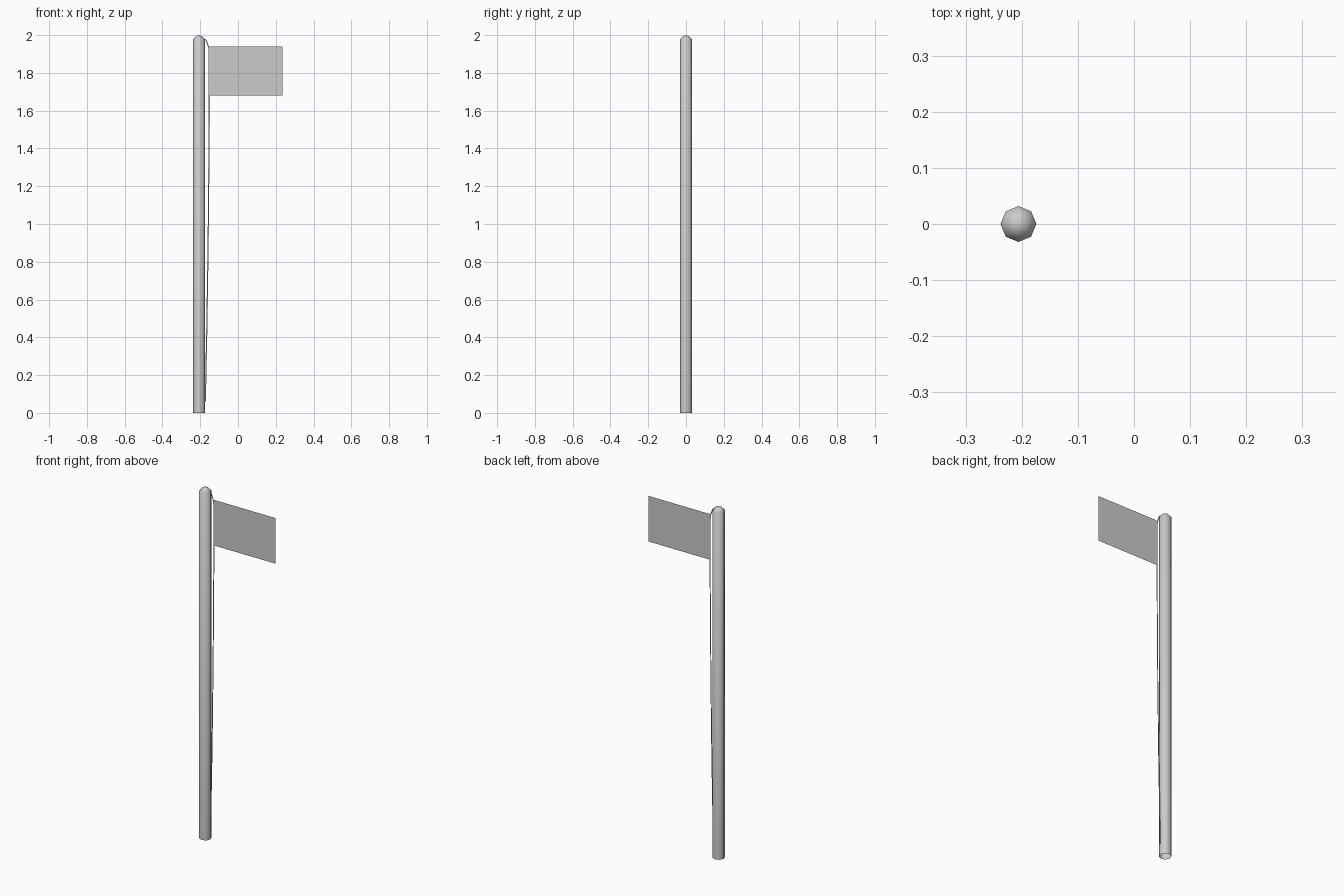
import bpy, bmesh, math

if "Cube" in bpy.data.objects:
    bpy.data.objects.remove(bpy.data.objects["Cube"])

POLE_X = -0.206
POLE_R = 0.032


def finish(bm, name, smooth=False):
    mesh = bpy.data.meshes.new(name)
    bm.to_mesh(mesh)
    bm.free()
    for p in mesh.polygons:
        p.use_smooth = smooth
    obj = bpy.data.objects.new(name, mesh)
    bpy.context.collection.objects.link(obj)
    return obj


# Pole: eight-sided tube, open at the bottom, with a low domed cap
bm = bmesh.new()
sides = 8
rings = []
for r, z in [(POLE_R, 0), (POLE_R, 1.977), (0.017, 1.993)]:
    rings.append([bm.verts.new((POLE_X + r * math.cos(math.tau * i / sides),
                                r * math.sin(math.tau * i / sides), z))
                  for i in range(sides)])
for low, high in zip(rings, rings[1:]):
    for i in range(sides):
        j = (i + 1) % sides
        bm.faces.new((low[i], low[j], high[j], high[i]))
apex = bm.verts.new((POLE_X, 0, 2.0))
for i in range(sides):
    bm.faces.new((rings[-1][i], rings[-1][(i + 1) % sides], apex))
finish(bm, "pole", smooth=True)

# Flag: one flat sheet facing the front
bm = bmesh.new()
bm.faces.new([bm.verts.new((x, 0, z)) for x, z in
              [(-0.15, 1.68), (0.235, 1.68), (0.235, 1.94), (-0.15, 1.94)]])
finish(bm, "flag")

# Rope: flat narrow ribbon from the pole top, along the flag, down to the base
path = [(-0.178, 1.98), (-0.168, 1.972), (-0.153, 1.93), (-0.152, 1.6),
        (-0.157, 1.0), (-0.164, 0.5), (-0.173, 0.06)]
bm = bmesh.new()
pairs = [(bm.verts.new((x - 0.003, 0, z)), bm.verts.new((x + 0.003, 0, z)))
         for x, z in path]
for (a, b), (c, d) in zip(pairs, pairs[1:]):
    bm.faces.new((c, d, b, a))
finish(bm, "rope")
